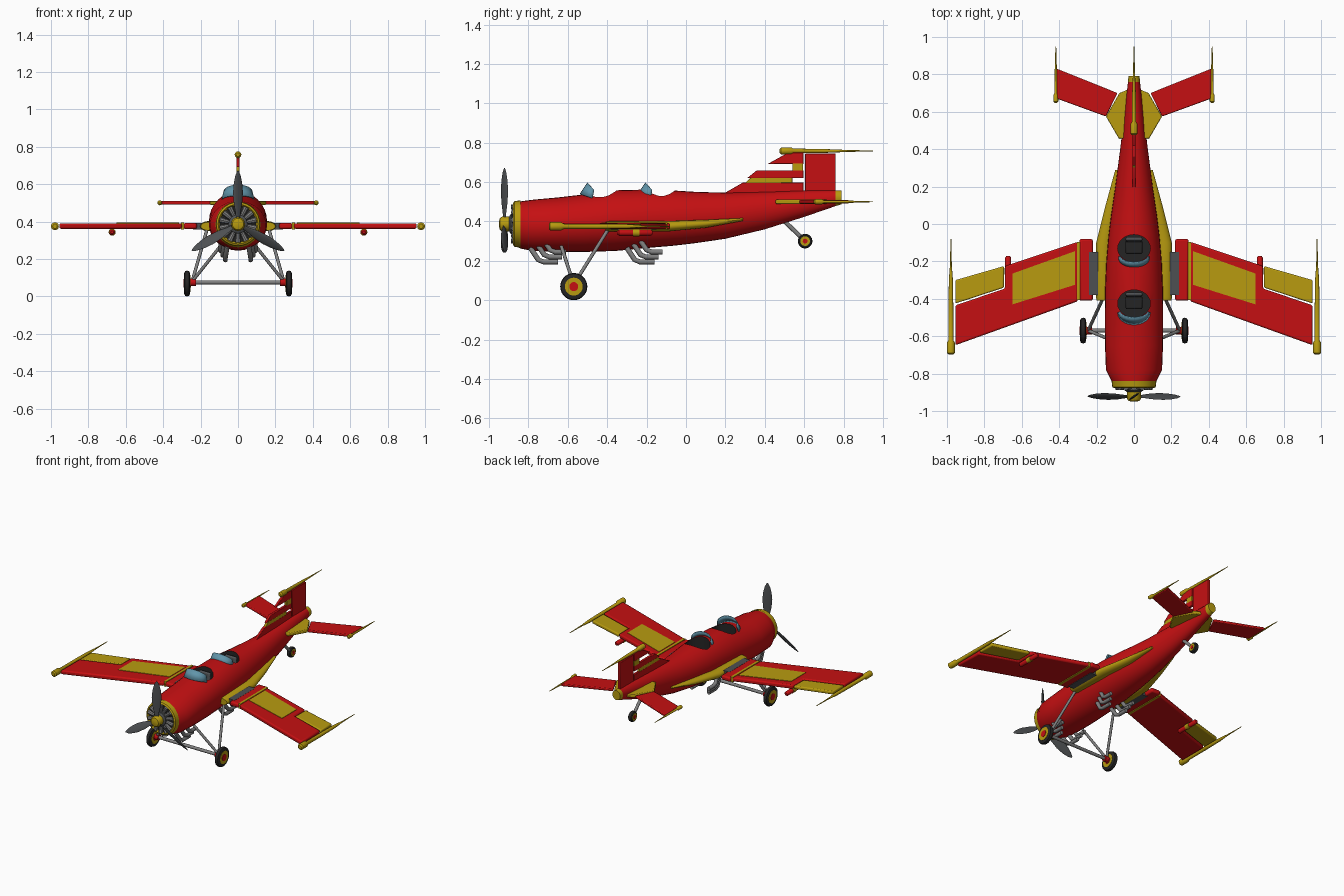
import bpy, bmesh, math
from mathutils import Vector, Matrix

cube = bpy.data.objects.get("Cube")
if cube:
    bpy.data.objects.remove(cube, do_unlink=True)


def material(name, r, g, b):
    m = bpy.data.materials.new(name)
    m.use_nodes = True
    m.diffuse_color = (r, g, b, 1)
    m.node_tree.nodes["Principled BSDF"].inputs["Base Color"].default_value = (r, g, b, 1)
    return m


RED = material("red paint", 0.56, 0.005, 0.006)
YELLOW = material("yellow paint", 0.48, 0.33, 0.005)
DARK = material("dark rubber", 0.018, 0.018, 0.018)
STEEL = material("steel", 0.22, 0.22, 0.22)
BLADE = material("blade grey", 0.075, 0.08, 0.085)
GLASS = material("windshield blue", 0.12, 0.3, 0.4)
made = []


def finish(name, bm, mats, mirror=False, bevel=0.0):
    bmesh.ops.recalc_face_normals(bm, faces=bm.faces)
    mesh = bpy.data.meshes.new(name)
    bm.to_mesh(mesh)
    bm.free()
    ob = bpy.data.objects.new(name, mesh)
    bpy.context.collection.objects.link(ob)
    for m in mats:
        mesh.materials.append(m)
    if bevel:
        b = ob.modifiers.new("bevel", "BEVEL")
        b.width, b.segments = bevel, 2
    if mirror:
        ob.modifiers.new("mirror", "MIRROR")
    made.append(ob)
    return ob


def loft(bm, rings):
    """Skin closed rings of points and cap both ends."""
    vs = [[bm.verts.new(p) for p in r] for r in rings]
    n = len(vs[0])
    for a, b in zip(vs, vs[1:]):
        for i in range(n):
            j = (i + 1) % n
            bm.faces.new((a[i], a[j], b[j], b[i]))
    bm.faces.new(vs[0])
    bm.faces.new(vs[-1])


def oval(y, x, w, z, h, n=32):
    angles = [math.tau * i / n for i in range(n)]
    return [Vector((x + w * math.cos(a), y, z + h * math.sin(a))) for a in angles]


def add_tube(bm, path, radii, n=12):
    pts = [Vector(p) for p in path]
    run = (pts[-1] - pts[0]).normalized()
    ref = Vector((0, 0, 1)) if abs(run.x) > 0.8 else Vector((1, 0, 0))
    rings = []
    for i, (p, r) in enumerate(zip(pts, radii)):
        t = (pts[min(i + 1, len(pts) - 1)] - pts[max(i - 1, 0)]).normalized()
        u = t.cross(ref).normalized()
        v = t.cross(u)
        rings.append([p + r * (u * math.cos(math.tau * k / n) + v * math.sin(math.tau * k / n))
                      for k in range(n)])
    loft(bm, rings)


def tube(name, path, radii, mat, mirror=False, n=12):
    bm = bmesh.new()
    add_tube(bm, path, radii, n)
    return finish(name, bm, [mat], mirror)


def slab(name, outline, lo, hi, mat, upright=False, mirror=False, bevel=0.0):
    """Extruded outline: xy outline between heights, or yz outline between x values."""
    bm = bmesh.new()
    loft(bm, [[(d, a, b) if upright else (a, b, d) for a, b in outline] for d in (lo, hi)])
    return finish(name, bm, [mat], mirror, bevel)


# Fuselage: y, half width, bottom, top
stations = [(-.865, .105, .275, .497), (-.84, .12, .262, .502), (-.78, .15, .25, .51),
            (-.65, .155, .245, .522), (-.52, .156, .245, .537), (-.36, .155, .25, .558),
            (-.2, .148, .265, .562), (-.06, .136, .277, .557), (.05, .122, .29, .55),
            (.2, .1, .312, .546), (.4, .074, .36, .55), (.6, .05, .423, .557),
            (.76, .032, .478, .558), (.79, .03, .487, .556)]
bm = bmesh.new()
loft(bm, [oval(y, 0, w, (lo + hi) / 2, (hi - lo) / 2) for y, w, lo, hi in stations])
for f in bm.faces:
    y = f.calc_center_median().y
    f.material_index = 2 if y < -.86 else 1 if y < -.845 or y > .765 else 0
hull = finish("fuselage", bm, [RED, YELLOW, DARK])

# Cockpits: dark wells, seats and curved windshields
for label, yc in (("front", -.425), ("rear", -.13)):
    bm = bmesh.new()
    add_tube(bm, [(0, 0, .42), (0, 0, .7)], [1, 1], 24)
    bmesh.ops.transform(bm, matrix=Matrix.Translation((0, yc, 0)) @ Matrix.Diagonal((.087, .073, 1, 1)),
                        verts=bm.verts)
    for f in bm.faces:
        f.material_index = 2
    cutter = finish("cockpit_cutter", bm, [RED, YELLOW, DARK])
    cutter.hide_render = True
    cut = hull.modifiers.new("cockpit", "BOOLEAN")
    cut.object, cut.operation, cut.solver = cutter, "DIFFERENCE", "EXACT"
    bpy.context.view_layer.objects.active = hull
    bpy.ops.object.modifier_apply(modifier=cut.name)
    made.remove(cutter)
    bpy.data.objects.remove(cutter, do_unlink=True)

    slab(label + "_seat_back", [(yc + .03, .42), (yc + .055, .42), (yc + .06, .535), (yc + .04, .535)],
         -.045, .045, BLADE, upright=True, bevel=.008)
    slab(label + "_seat", [(-.045, yc - .03), (.045, yc - .03), (.045, yc + .04), (-.045, yc + .04)],
         .42, .46, DARK, bevel=.008)
    bm = bmesh.new()
    prev = None
    for i in range(13):
        a = math.radians(-90 + 15 * i)
        s, c = math.sin(a), math.cos(a)
        pair = [bm.verts.new((.088 * s, yc - .05 - .065 * c, .518 + .022 * c)),
                bm.verts.new((.078 * s, yc - .042 - .035 * c, .56 + .037 * c))]
        if prev:
            bm.faces.new((prev[0], pair[0], pair[1], prev[1]))
        prev = pair
    shield = finish(label + "_windshield", bm, [GLASS])
    shield.modifiers.new("thickness", "SOLIDIFY").thickness = .007

# Nose: cowl ring, radial engine, hub and propeller
NOSE = .387
bm = bmesh.new()
outer = [(-.84, .12), (-.872, .116), (-.878, .106), (-.868, .097), (-.84, .097)]
loops = [[bm.verts.new(p) for p in oval(y, 0, r, NOSE, r)] for y, r in outer]
for a, b in zip(loops, loops[1:]):
    for i in range(32):
        j = (i + 1) % 32
        bm.faces.new((a[i], a[j], b[j], b[i]))
finish("cowl_ring", bm, [YELLOW])
bm = bmesh.new()
for k in range(14):
    a = math.tau * k / 14
    d = Vector((math.sin(a), 0, math.cos(a)))
    base = Vector((0, -.874, NOSE))
    add_tube(bm, [base + d * .03, base + d * .1], [.009, .015], 8)
finish("engine_cylinders", bm, [STEEL])
tube("engine_core", [(0, -.85, NOSE), (0, -.89, NOSE), (0, -.9, NOSE)], [.055, .05, .035], BLADE, n=24)
tube("propeller_hub", [(0, y, NOSE) for y in (-.89, -.935, -.945, -.95)], [.037, .037, .03, .014], YELLOW, n=20)
bm = bmesh.new()
for k in range(3):
    blade = bmesh.new()
    add_tube(blade, [(0, 0, z) for z in (.02, .06, .11, .17, .22, .26, .285)],
             [.012, .016, .027, .032, .027, .017, .004])
    place = (Matrix.Translation((0, -.922, NOSE)) @ Matrix.Rotation(math.tau * k / 3, 4, "Y")
             @ Matrix.Rotation(.6, 4, "Z") @ Matrix.Diagonal((1, .2, 1, 1)))
    bmesh.ops.transform(blade, matrix=place, verts=blade.verts)
    part = bpy.data.meshes.new("blade")
    blade.to_mesh(part)
    blade.free()
    bm.from_mesh(part)
    bpy.data.meshes.remove(part)
finish("propeller_blades", bm, [BLADE])

# Wing root fairings
bm = bmesh.new()
loft(bm, [oval(*s, n=16) for s in ((-.41, .16, .04, .375, .022), (-.39, .162, .041, .375, .026),
                                   (-.1, .162, .04, .375, .027), (.1, .118, .034, .388, .02),
                                   (.29, .088, .012, .41, .007))])
finish("wing_fairing", bm, [YELLOW], mirror=True)

# Wings
slab("wing_joint", [(.16, -.38), (.24, -.38), (.24, -.15), (.16, -.15)], .357, .393, BLADE, mirror=True)
slab("wing_root", [(.22, -.41), (.292, -.41), (.292, -.08), (.22, -.08)], .36, .392, RED,
     mirror=True, bevel=.01)
slab("wing_rib", [(.288, -.405), (.305, -.405), (.305, -.095), (.288, -.095)], .358, .394, YELLOW, mirror=True)
slab("wing_panel", [(.3, -.413), (.955, -.648), (.955, -.435), (.69, -.345), (.69, -.225), (.3, -.095)],
     .361, .391, RED, mirror=True, bevel=.009)
slab("aileron", [(.695, -.34), (.955, -.425), (.955, -.3), (.695, -.225)], .364, .388, YELLOW,
     mirror=True, bevel=.007)
slab("wing_top_patch", [(.315, -.325), (.65, -.43), (.65, -.265), (.315, -.145)], .388, .394, YELLOW, mirror=True)
tube("wing_tip_rail", [(.979, y, .375) for y in (-.697, -.69, -.635, -.62, -.45, -.3, -.22, -.08)],
     [.012, .021, .021, .013, .013, .011, .005, .002], YELLOW, mirror=True)
tube("wing_pod", [(.673, y, .343) for y in (-.35, -.34, -.18, -.17)], [.008, .016, .016, .009], RED, mirror=True)
tube("wing_pod_band", [(.673, -.27, .343), (.673, -.235, .343)], [.019, .019], YELLOW, mirror=True)

# Tailplane
slab("tailplane_root", [(.03, .46), (.08, .455), (.15, .575), (.078, .7), (.03, .72)], .489, .511,
     YELLOW, mirror=True, bevel=.005)
slab("tailplane", [(.15, .575), (.412, .67), (.412, .83), (.088, .7)], .491, .509, RED, mirror=True, bevel=.005)
tube("tailplane_tip_rail", [(.418, y, .5) for y in (.648, .655, .69, .7, .82, .95)],
     [.006, .013, .013, .007, .006, .002], YELLOW, mirror=True)

# Fin in stacked sections, rudder and cap rail
for name, outline, mat in (
        ("fin_upper", [(.415, .692), (.52, .75), (.597, .75), (.597, .692)], RED),
        ("fin_middle", [(.31, .62), (.36, .66), (.597, .66), (.597, .62)], RED),
        ("fin_base", [(.18, .535), (.29, .598), (.597, .598), (.597, .53)], RED),
        ("fin_block", [(.54, .655), (.595, .655), (.595, .695), (.54, .695)], YELLOW),
        ("fin_strip", [(.3, .595), (.54, .595), (.54, .623), (.33, .623)], YELLOW),
        ("rudder", [(.605, .54), (.76, .54), (.76, .745), (.605, .745)], RED)):
    slab(name, outline, -.009, .009, mat, upright=True, bevel=.003)
tube("fin_cap_rail", [(0, y, .758) for y in (.475, .483, .535, .545, .7, .82, .95)],
     [.01, .018, .018, .012, .01, .005, .002], YELLOW)

# Landing gear
def wheel(name, x, y, z, r, w, mirror):
    for part, shape, mat in (("tire", ((-.5, .8), (-.35, .95), (0, 1), (.35, .95), (.5, .8)), DARK),
                             ("rim", ((-.54, .66), (.54, .66)), YELLOW),
                             ("cap", ((-.62, .33), (.62, .33)), RED)):
        tube(name + "_" + part, [(x + w * t, y, z) for t, _ in shape], [r * s for _, s in shape],
             mat, mirror, 28)


wheel("main_wheel", .272, -.57, .069, .069, .032, True)
wheel("tail_wheel", 0, .605, .3, .037, .03, False)
tube("axle", [(-.25, -.57, .075), (.25, -.57, .075)], [.011, .011], STEEL)
tube("axle_collar", [(.225, -.57, .075), (.262, -.57, .075)], [.02, .02], RED, mirror=True)
tube("front_strut", [(.245, -.57, .08), (.085, -.635, .28)], [.009, .009], STEEL, mirror=True)
tube("rear_strut", [(.245, -.57, .08), (.165, -.395, .36)], [.009, .009], STEEL, mirror=True)
tube("tail_strut", [(0, .48, .42), (0, .6, .305)], [.012, .01], STEEL)

# Exhaust pipes in two groups on each side
for label, y0 in (("front", -.77), ("rear", -.28)):
    for i in range(3):
        y, z, x = y0 + .03 * i, .195 + .025 * i, .068 + .013 * i
        tube(f"{label}_exhaust_{i + 1}", [(x - .01, y - .02, z + .07), (x, y + .02, z + .01),
                                        (x, y + .045, z), (x, y + .12 - .03 * i + .02 * i, z)],
             [.013] * 4, STEEL, mirror=True)

bpy.ops.object.select_all(action="DESELECT")
for ob in made:
    ob.select_set(True)
bpy.context.view_layer.objects.active = hull
bpy.ops.object.shade_smooth_by_angle(angle=math.radians(35))
